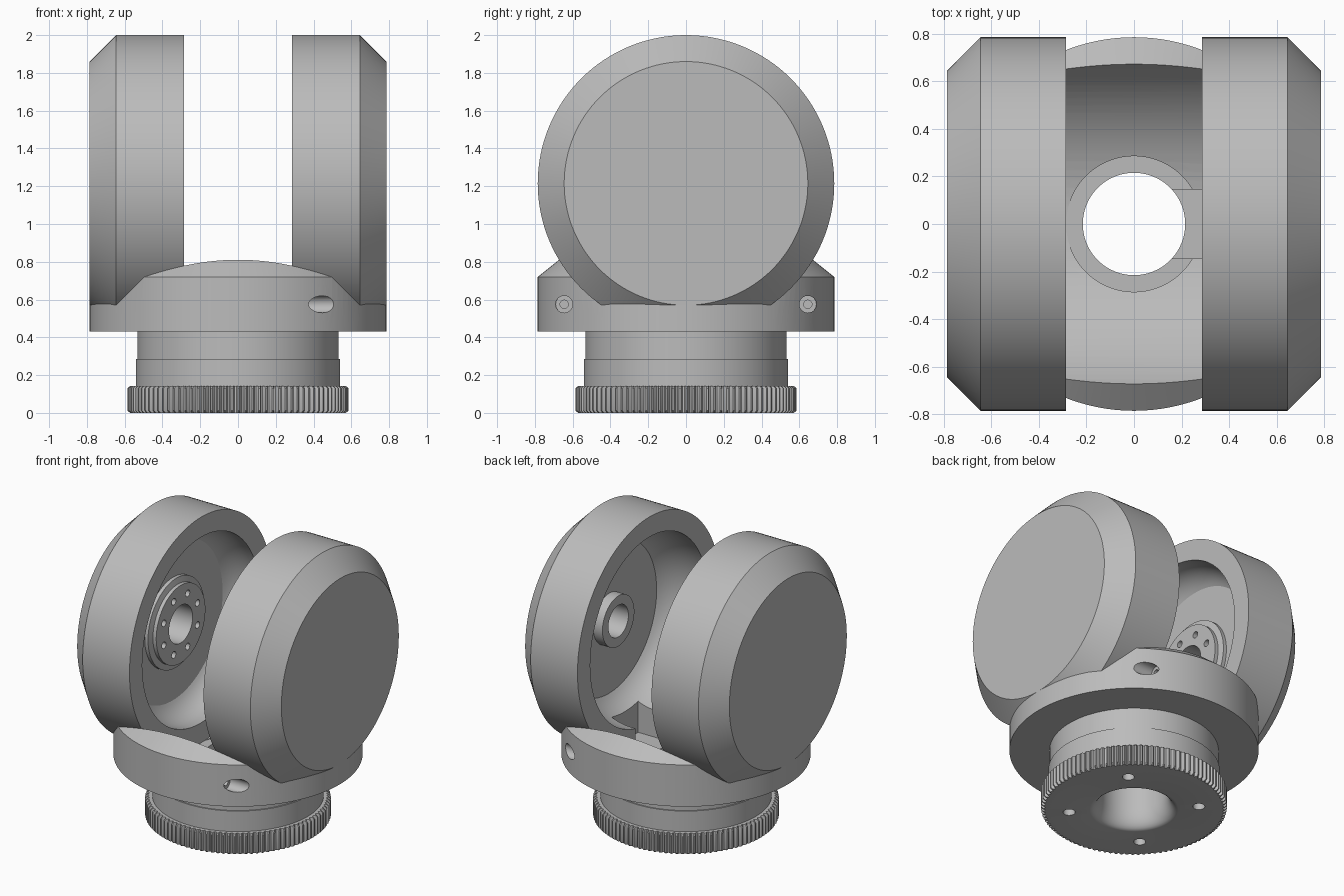
import bpy, bmesh
from math import sin, cos, pi, radians
from mathutils import Matrix, Vector

if "Cube" in bpy.data.objects:
    bpy.data.objects.remove(bpy.data.objects["Cube"])

grey = bpy.data.materials.new("plain grey")
grey.use_nodes = True
grey.diffuse_color = (0.5, 0.5, 0.5, 1)
grey.node_tree.nodes["Principled BSDF"].inputs["Base Color"].default_value = (0.5, 0.5, 0.5, 1)

DRUM_R, DRUM_Z = 0.785, 1.215      # big drums and their shared axis height
CHAMFER_R = 0.645


def make_object(name, bm):
    bmesh.ops.recalc_face_normals(bm, faces=bm.faces)
    mesh = bpy.data.meshes.new(name)
    bm.to_mesh(mesh)
    bm.free()
    mesh.materials.append(grey)
    obj = bpy.data.objects.new(name, mesh)
    bpy.context.collection.objects.link(obj)
    return obj


def lathe(name, profile, segments=128, matrix=Matrix(), root=None):
    """Revolve closed (radius, height) profile; root gives groove radius for teeth."""
    bm = bmesh.new()
    rings = []
    for r, h in profile:
        if r == 0:
            rings.append([bm.verts.new((0, 0, h))] * segments)
            continue
        ring = []
        for i in range(segments):
            a = 2 * pi * i / segments
            rad = min(r, root) if root and i % 4 > 1 else r
            ring.append(bm.verts.new((rad * cos(a), rad * sin(a), h)))
        rings.append(ring)
    for k, lower in enumerate(rings):
        upper = rings[(k + 1) % len(rings)]
        for i in range(segments):
            j = (i + 1) % segments
            corners = list(dict.fromkeys([lower[i], lower[j], upper[j], upper[i]]))
            if len(corners) > 2:
                bm.faces.new(corners)
    bm.transform(matrix)
    return make_object(name, bm)


def cylinder(radius, start, end, matrix=Matrix(), segments=32):
    return lathe("cutter", [(0, start), (radius, start), (radius, end), (0, end)],
                 segments, matrix)


def box(low, high):
    low, high = Vector(low), Vector(high)
    bm = bmesh.new()
    bmesh.ops.create_cube(bm, size=1)
    bm.transform(Matrix.Translation((low + high) / 2) @ Matrix.Diagonal((high - low).to_4d()))
    return make_object("cutter", bm)


def cut(obj, cutter):
    mod = obj.modifiers.new("cut", "BOOLEAN")
    mod.operation, mod.solver, mod.object = "DIFFERENCE", "EXACT", cutter
    bpy.context.view_layer.objects.active = obj
    bpy.ops.object.modifier_apply(modifier=mod.name)
    bpy.data.objects.remove(cutter)


def sideways(side, y=0, z=DRUM_Z):
    """Turn the lathe axis to +x (side 1) or -x (side -1)."""
    return Matrix.Translation((0, y, z)) @ Matrix.Rotation(side * pi / 2, 4, "Y")


def drum(name, side, floor_r, floor_x, hub):
    start = 0.33
    bowl = []
    for i in range(13):
        t = radians(60) * i / 12
        bowl.append((CHAMFER_R - 2 * (CHAMFER_R - floor_r) * (1 - cos(t)),
                     start + (floor_x - start) * sin(t) / sin(radians(60))))
    shell = [(0, DRUM_R), (CHAMFER_R, DRUM_R), (DRUM_R, CHAMFER_R),
             (DRUM_R, 0.285), (CHAMFER_R, 0.285)]
    return lathe(name, shell + bowl + hub, matrix=sideways(side))


# Drum with a stepped, bolted flange inside
flange = [(0.31, 0.5), (0.31, 0.475), (0.27, 0.465), (0.27, 0.44),
          (0.13, 0.44), (0.13, 0.66), (0, 0.66)]
right_drum = drum("right_drum", -1, 0.545, 0.5, flange)
for i in range(8):
    a = radians(22.5 + 45 * i)
    cut(right_drum, cylinder(0.023, 0.4, 0.52,
                             sideways(-1, 0.2 * cos(a), DRUM_Z + 0.2 * sin(a)), 16))

# Drum with a hollow shaft socket inside
socket = [(0.175, 0.59), (0.175, 0.52), (0.11, 0.52), (0.11, 0.7), (0, 0.7)]
left_drum = drum("left_drum", 1, 0.52, 0.59, socket)

# Turntable: neck, wide plate and bevelled rim around a counterbored opening
turntable = lathe("turntable", [
    (0.215, 0.13), (0.54, 0.13), (0.54, 0.285), (0.532, 0.285), (0.532, 0.43),
    (DRUM_R, 0.43), (DRUM_R, 0.72), (0.66, 0.82), (0.285, 0.82),
    (0.285, 0.431), (0.215, 0.431)])

# Trough that cradles the drums, and low shelves at its ends
cut(turntable, cylinder(DRUM_R - 0.001, -CHAMFER_R, CHAMFER_R, sideways(1), 128))
for side in (-1, 1):
    xs = sorted((side * 0.642, side * 0.9))
    cut(turntable, box((xs[0], -1, 0.577), (xs[1], 1, 1)))

# Cable channel from the centre opening into one drum
for part in (turntable, left_drum):
    cut(part, box((0.1, -0.145, 0.4), (0.47, 0.145, 0.72)))

# Counterbored screw holes in the rim
for y in (-0.645, 0.645):
    cut(turntable, cylinder(0.045, 0.36, 0.8, sideways(1, y, 0.575)))
    cut(turntable, cylinder(0.022, 0.2, 0.5, sideways(1, y, 0.575), 16))

# Toothed ring with flared bore and mounting holes
flare = []
for i in range(9):
    t = pi / 2 * i / 8
    flare.append((0.28 - 0.065 * sin(t), 0.13 * (1 - cos(t))))
toothed_ring = lathe("toothed_ring", flare[::-1] + [
    (0.572, 0), (0.585, 0.012), (0.585, 0.13), (0.572, 0.142), (0.215, 0.142)],
    segments=400, root=0.56)
for i in range(4):
    a = radians(45 + 90 * i)
    cut(toothed_ring, cylinder(0.038, -0.1, 0.1,
                               Matrix.Translation((0.41 * cos(a), 0.41 * sin(a), 0)), 24))

# Smooth the round surfaces, keep edges crisp
for obj in (right_drum, left_drum, turntable, toothed_ring):
    bpy.ops.object.select_all(action="DESELECT")
    obj.select_set(True)
    bpy.context.view_layer.objects.active = obj
    bpy.ops.object.shade_smooth_by_angle(angle=radians(30))
